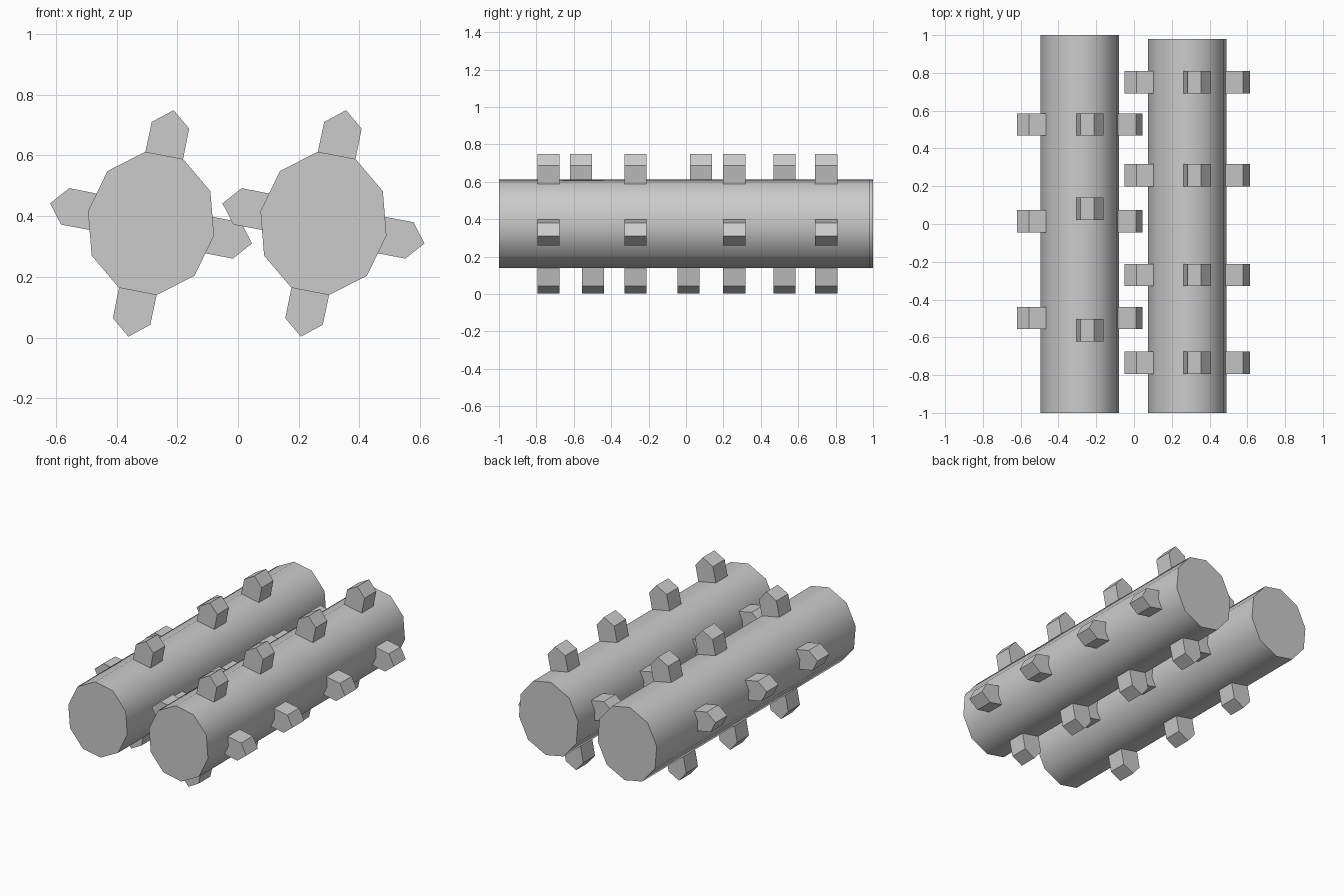
import bpy, bmesh, math

if "Cube" in bpy.data.objects:
    bpy.data.objects.remove(bpy.data.objects["Cube"])

OFFSET = 0.568          # distance between the two rollers
CX, CZ = -0.2865, 0.376  # axis of the left roller

# Half profiles of the left roller; the other half is a 180 degree turn
BARREL = [(-0.43, 0.548), (-0.305, 0.612), (-0.181, 0.588), (-0.091, 0.482), (-0.079, 0.336)]
TOP_TOOTH = [(-0.300, 0.590), (-0.305, 0.612), (-0.284, 0.710), (-0.212, 0.749),
             (-0.161, 0.688), (-0.181, 0.588), (-0.190, 0.570)]
SIDE_TOOTH = [(-0.125, 0.405), (0.010, 0.380), (0.046, 0.310), (-0.017, 0.260), (-0.145, 0.285)]


def turn(profile):
    return [(2 * CX - x, 2 * CZ - z) for x, z in profile]


def prism(name, profile, y0, y1, dx=0.0, smooth=False):
    bm = bmesh.new()
    face = bm.faces.new([bm.verts.new((x + dx, y0, z)) for x, z in profile])
    ext = bmesh.ops.extrude_face_region(bm, geom=[face])
    for v in ext["geom"]:
        if isinstance(v, bmesh.types.BMVert):
            v.co.y = y1
    # extruding from a lone face keeps the start cap
    bmesh.ops.recalc_face_normals(bm, faces=bm.faces)
    for f in bm.faces:
        f.smooth = smooth
    mesh = bpy.data.meshes.new(name)
    bm.to_mesh(mesh)
    bm.free()
    if smooth:
        mesh.set_sharp_from_angle(angle=math.radians(50))
    ob = bpy.data.objects.new(name, mesh)
    bpy.context.collection.objects.link(ob)
    return ob


def roller(side, dx, y_end, rows):
    # Ten-sided barrel with smooth sides
    prism(side + "_barrel", BARREL + turn(BARREL), -1.0, y_end, dx, True)
    # Pointed teeth on four sides
    profiles = {"top": TOP_TOOTH, "bottom": turn(TOP_TOOTH),
                "right": SIDE_TOOTH, "left": turn(SIDE_TOOTH)}
    for where, profile in profiles.items():
        for y in rows[where]:
            prism(f"{side}_{where}_tooth", profile, y - 0.059, y + 0.059, dx)


three = [-0.498, 0.014, 0.527]
four = [-0.735, -0.27, 0.258, 0.75]
roller("left_roller", 0.0, 1.0,
       {"top": [-0.562, 0.08, 0.527], "bottom": three, "left": three, "right": three})
roller("right_roller", OFFSET, 0.98,
       {"top": four, "bottom": four, "left": four, "right": four})
